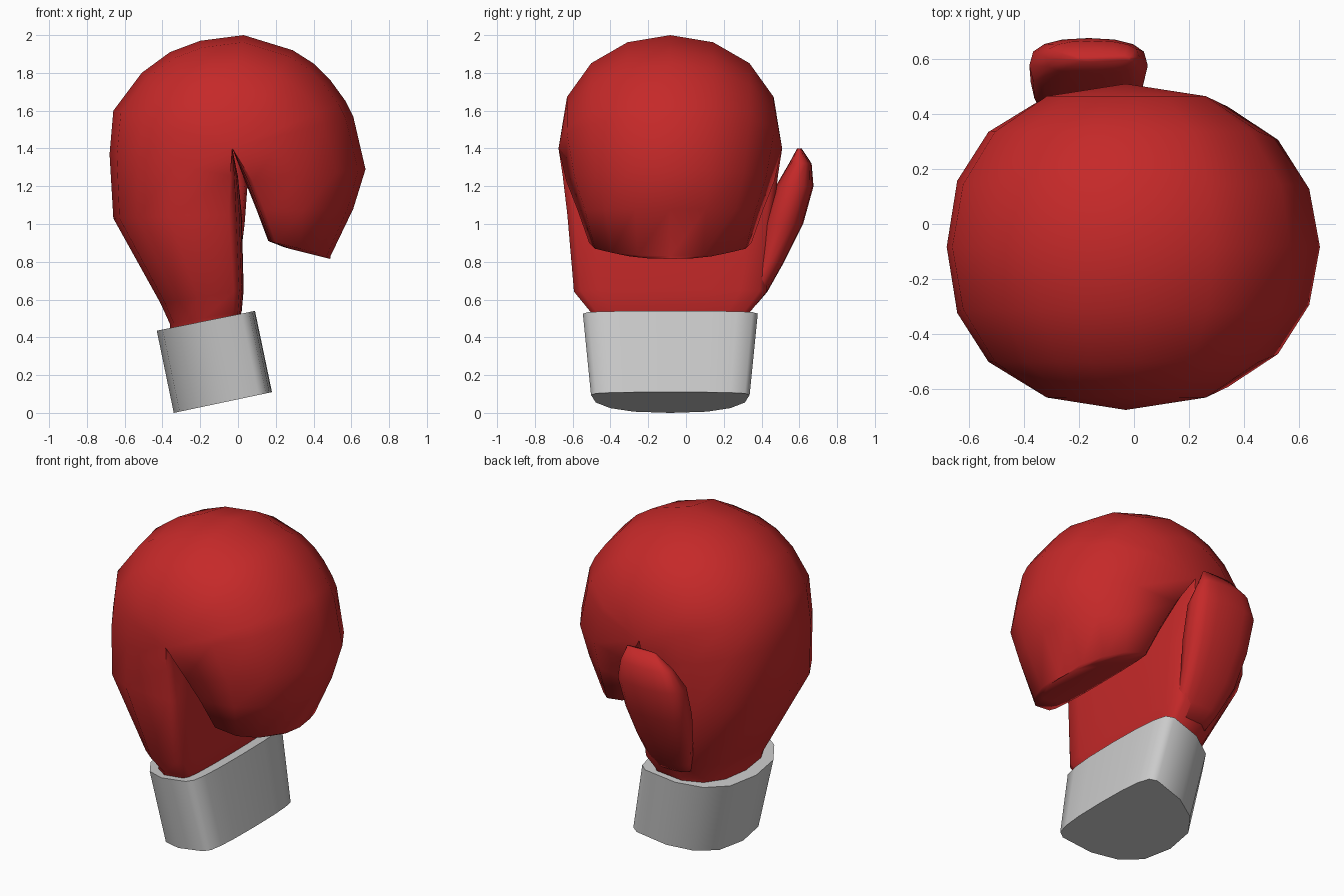
import bpy, bmesh, math
from mathutils import Vector

if "Cube" in bpy.data.objects:
    bpy.data.objects.remove(bpy.data.objects["Cube"])

N = 16


def ring(inner, outer, width, u0, full=0.85, square=1.0):
    """D-shaped section: rounded toward 'outer', flatter toward 'inner'."""
    inner, outer, width = Vector(inner), Vector(outer), Vector(width)
    pts = []
    for k in range(N):
        a = 2 * math.pi * k / N
        c, s = math.cos(a), math.sin(a)
        v = math.copysign(abs(c) ** square, c)
        u = u0 + (1 - u0) * s ** full if s >= 0 else u0 * (1 - abs(s) ** 0.6)
        pts.append(inner + (outer - inner) * u + width * v)
    return pts


def loft(name, rings, mat=None, angle=75):
    bm = bmesh.new()
    loops = [[bm.verts.new(p) for p in r] for r in rings]
    for a, b in zip(loops, loops[1:]):
        for k in range(N):
            j = (k + 1) % N
            bm.faces.new((a[k], a[j], b[j], b[k]))
    bm.faces.new(loops[0])
    bm.faces.new(loops[-1])
    bmesh.ops.remove_doubles(bm, verts=bm.verts[:], dist=0.0005)
    bmesh.ops.recalc_face_normals(bm, faces=bm.faces[:])
    me = bpy.data.meshes.new(name)
    bm.to_mesh(me)
    bm.free()
    ob = bpy.data.objects.new(name, me)
    bpy.context.collection.objects.link(ob)
    if mat:
        me.materials.append(mat)
    bpy.ops.object.select_all(action='DESELECT')
    bpy.context.view_layer.objects.active = ob
    ob.select_set(True)
    bpy.ops.object.shade_smooth_by_angle(angle=math.radians(angle))
    return ob


red = bpy.data.materials.new("red_leather")
red.diffuse_color = (0.56, 0.022, 0.022, 1)
red.use_nodes = True
red.node_tree.nodes["Principled BSDF"].inputs["Base Color"].default_value = red.diffuse_color
CY = -0.083

# Mitt: sections swing from the wrist, round the finger crease, to the fingertips
# (inner x, inner z, outer x, outer z, half width, flat-side depth, fullness, squareness)
pivot = (-0.03, 1.40)
sections = [(0.00, 0.48, -0.36, 0.40, 0.41, 0.12, 0.8, 0.9),
            (0.02, 0.54, -0.36, 0.47, 0.42, 0.12, 0.8, 0.9),
            (0.03, 0.65, -0.41, 0.58, 0.51, 0.12, 0.75, 0.9),
            (0.02, 1.05, -0.66, 1.03, 0.545, 0.10, 0.68, 0.82),
            (0.00, 1.25, -0.68, 1.37, 0.57, 0.06, 0.78, 0.9)]
knuckles = [(-0.66, 1.60), (-0.51, 1.80), (-0.36, 1.91), (-0.20, 1.97), (0.03, 2.0),
            (0.29, 1.92), (0.40, 1.85), (0.49, 1.76), (0.57, 1.65), (0.61, 1.57)]
sections += [(*pivot, x, z, 0.592, 0.0, 0.82, 1.0) for x, z in knuckles]
sections += [(0.04, 1.22, 0.675, 1.29, 0.55, 0.06, 0.85, 1.0),
             (0.10, 1.07, 0.61, 1.08, 0.49, 0.08, 0.85, 1.0),
             (0.16, 0.91, 0.49, 0.83, 0.43, 0.12, 0.85, 0.95),
             (0.25, 0.875, 0.488, 0.815, 0.30, 0.12, 0.85, 0.95)]
loft("mitt", [ring((ix, CY, iz), (ox, CY, oz), (0, w, 0), u0, f, q)
              for ix, iz, ox, oz, w, u0, f, q in sections], red)

# Thumb on the +y side: (centre x, centre y, z, half x, half y)
thumb = [(-0.14, 0.32, 0.57, 0.12, 0.05),
         (-0.15, 0.37, 0.64, 0.14, 0.06),
         (-0.17, 0.45, 0.80, 0.18, 0.07),
         (-0.17, 0.515, 1.00, 0.205, 0.105),
         (-0.165, 0.575, 1.20, 0.215, 0.10),
         (-0.15, 0.605, 1.32, 0.17, 0.06),
         (-0.11, 0.60, 1.40, 0.10, 0.012)]
loft("thumb", [ring((x, y - hy, z), (x, y + hy, z), (hx, 0, 0), 0.5, 0.7, 0.85)
               for x, y, z, hx, hy in thumb], red)

# Tilted cuff
loft("cuff", [ring((0.18, CY, 0.11), (-0.34, CY, 0.0), (0, 0.42, 0), 0.14, 0.9, 0.8),
              ring((0.09, CY, 0.54), (-0.43, CY, 0.435), (0, 0.463, 0), 0.14, 0.9, 0.8)])
